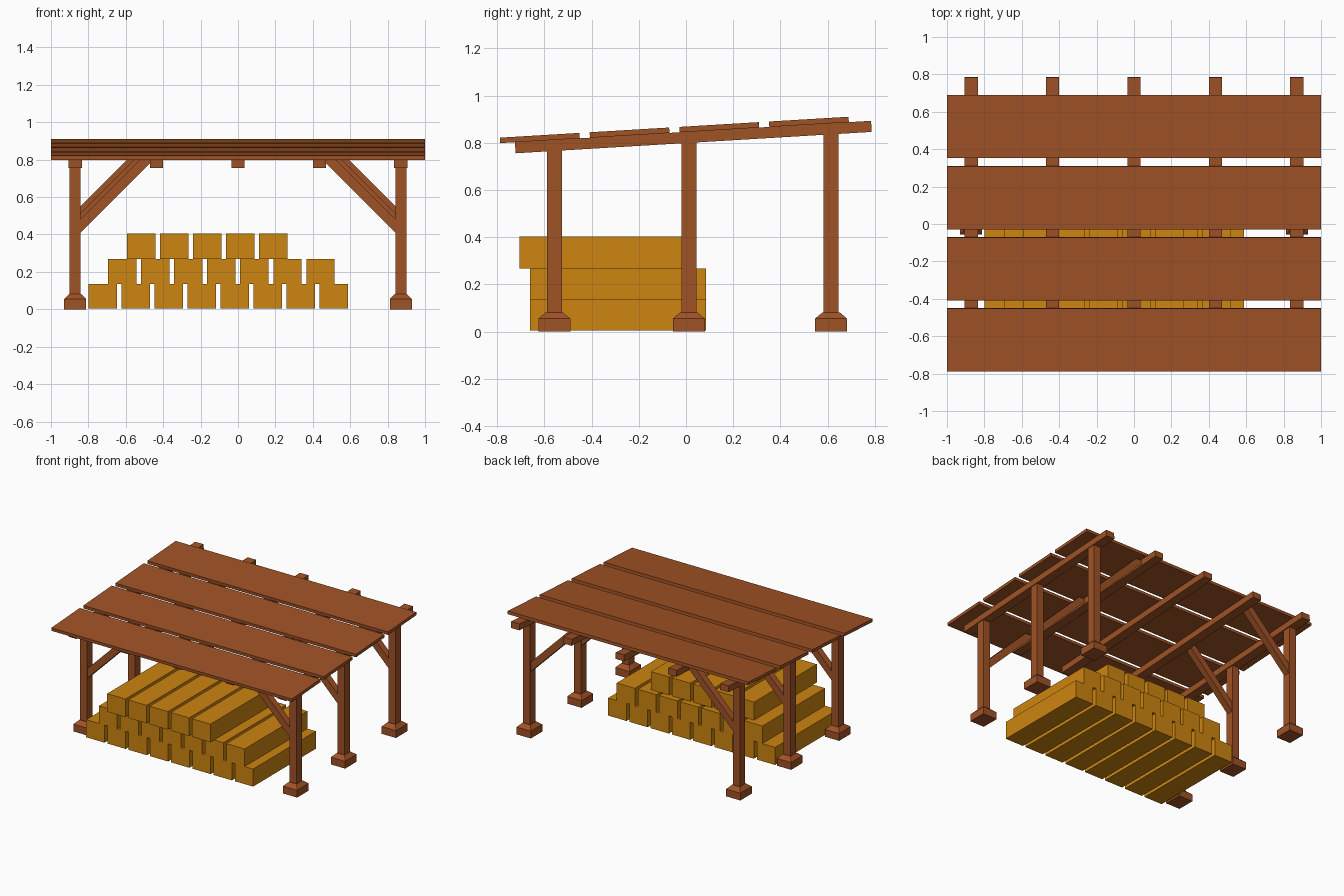
import bpy
import bmesh

cube = bpy.data.objects.get("Cube")
if cube:
    bpy.data.objects.remove(cube)


def make_material(name, color):
    m = bpy.data.materials.new(name)
    m.use_nodes = True
    m.diffuse_color = color
    m.node_tree.nodes["Principled BSDF"].inputs["Base Color"].default_value = color
    return m


WOOD = make_material("brown wood", (0.352, 0.084, 0.019, 1))
LUMBER = make_material("golden lumber", (0.61, 0.235, 0.005, 1))

SLOPE = 0.06
POST_X = 0.871
POST_ROWS = {"front": -0.558, "middle": 0.012, "back": 0.615}


def rafter_bottom(y):
    return 0.799 + SLOPE * y


def prism(name, profile, axis, lo, hi, mat):
    """Extrude a 2D profile along x (profile is y, z) or y (profile is x, z)."""
    bm = bmesh.new()

    def place(p, t):
        return (t, p[0], p[1]) if axis == "x" else (p[0], t, p[1])

    a = [bm.verts.new(place(p, lo)) for p in profile]
    b = [bm.verts.new(place(p, hi)) for p in profile]
    bm.faces.new(a)
    bm.faces.new(b[::-1])
    for i in range(len(profile)):
        j = (i + 1) % len(profile)
        bm.faces.new((a[i], b[i], b[j], a[j]))
    return finish(name, bm, mat)


def finish(name, bm, mat):
    bmesh.ops.recalc_face_normals(bm, faces=bm.faces)
    mesh = bpy.data.meshes.new(name)
    bm.to_mesh(mesh)
    bm.free()
    mesh.materials.append(mat)
    obj = bpy.data.objects.new(name, mesh)
    bpy.context.collection.objects.link(obj)
    return obj


def sloped_bar(name, x0, x1, y0, y1, lift, thick, mat):
    """Bar lying along the roof pitch, with ends square to the pitch."""
    z0, z1 = rafter_bottom(y0) + lift, rafter_bottom(y1) + lift
    lean = SLOPE * thick
    profile = [(y0, z0), (y1, z1), (y1 - lean, z1 + thick), (y0 - lean, z0 + thick)]
    return prism(name, profile, "x", x0, x1, mat)


def footing(name, x, y):
    """Square block with a bevelled top."""
    bm = bmesh.new()
    rings = []
    for hx, hy, z in ((0.059, 0.068, 0), (0.059, 0.068, 0.055), (0.032, 0.036, 0.082)):
        rings.append([bm.verts.new((x + sx * hx, y + sy * hy, z))
                      for sx, sy in ((-1, -1), (1, -1), (1, 1), (-1, 1))])
    for low, high in zip(rings, rings[1:]):
        for i in range(4):
            j = (i + 1) % 4
            bm.faces.new((low[i], low[j], high[j], high[i]))
    bm.faces.new(rings[0][::-1])
    bm.faces.new(rings[-1])
    return finish(name, bm, WOOD)


# Posts, footings and diagonal braces
for row, y in POST_ROWS.items():
    for side, s in (("right", -1), ("left", 1)):
        x = s * POST_X
        footing(f"{row}_{side}_footing", x, y)
        y0, y1 = y - 0.032, y + 0.032
        post = [(y0, 0.07), (y1, 0.07),
                (y1, rafter_bottom(y1) + 0.01), (y0, rafter_bottom(y0) + 0.01)]
        prism(f"{row}_{side}_post", post, "x", x - 0.029, x + 0.029, WOOD)

        foot = rafter_bottom(y) - 0.365
        top = rafter_bottom(y) + 0.04
        inner = 0.85
        brace = [(s * inner, foot), (s * inner, foot + 0.072),
                 (s * (inner - (top - foot - 0.072)), top),
                 (s * (inner - (top - foot)), top)]
        prism(f"{row}_{side}_brace", brace, "y", y - 0.025, y + 0.025, WOOD)

# Rafters
for i in range(5):
    x = (i - 2) * 0.435
    sloped_bar(f"rafter_{i + 1}", x - 0.035, x + 0.035, -0.722, 0.787, 0, 0.047, WOOD)

# Roof boards
for i in range(4):
    y = -0.787 + i * 0.38
    sloped_bar(f"roof_board_{i + 1}", -1, 1, y, y + 0.337, 0.047, 0.023, WOOD)

# Stacked beams: count, first edge in x, front, back, bottom, top
STACK = (
    (8, -0.8, -0.66, 0.085, 0.004, 0.136),
    (7, -0.694, -0.66, 0.085, 0.136, 0.268),
    (5, -0.594, -0.705, 0.04, 0.268, 0.404),
)
for layer, (count, start, y0, y1, z0, z1) in enumerate(STACK):
    for i in range(count):
        x = start + i * 0.1765
        profile = [(y0, z0), (y1, z0), (y1, z1), (y0, z1)]
        prism(f"stacked_beam_{layer + 1}_{i + 1}", profile, "x", x, x + 0.152, LUMBER)
